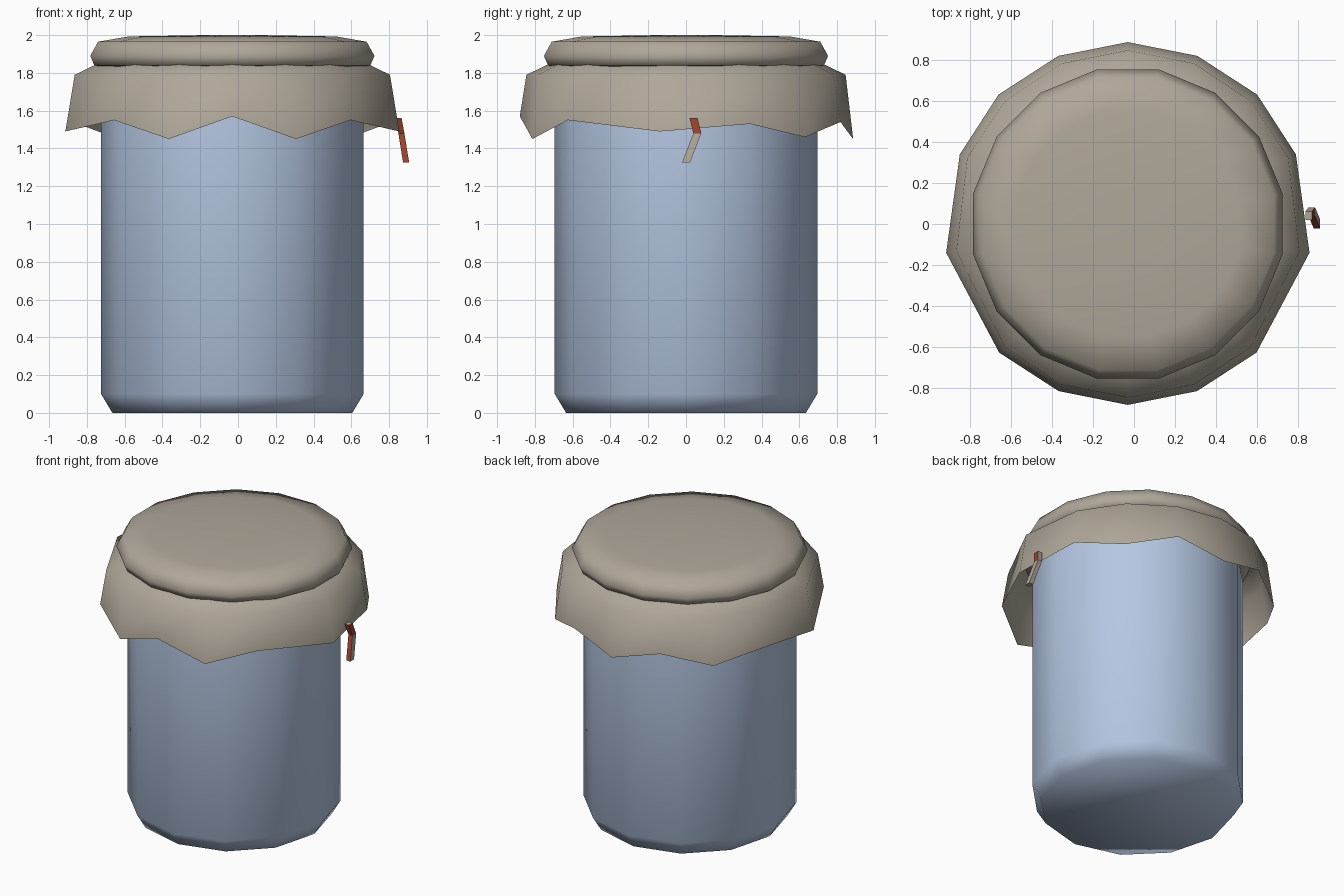
import bpy, bmesh
from math import sin, cos, radians, tau
from mathutils import Vector

if "Cube" in bpy.data.objects:
    bpy.data.objects.remove(bpy.data.objects["Cube"])

CX = -0.03  # jar axis; the ribbon makes the whole model lopsided


def material(name, rgb):
    m = bpy.data.materials.new(name)
    m.diffuse_color = (*rgb, 1)
    m.use_nodes = True
    m.node_tree.nodes["Principled BSDF"].inputs["Base Color"].default_value = m.diffuse_color
    return m


GLASS = material("pale_blue", (0.46, 0.57, 0.76))
CLOTH = material("linen_beige", (0.43, 0.385, 0.32))
RED = material("rust_red", (0.30, 0.055, 0.025))


def mesh_object(name, rings, mats, cap_start=True, cap_end=True, smooth=True):
    """Skin a list of equally long point rings."""
    bm = bmesh.new()
    loops = [[bm.verts.new(p) for p in ring] for ring in rings]
    n = len(loops[0])
    for a, b in zip(loops, loops[1:]):
        for i in range(n):
            j = (i + 1) % n
            bm.faces.new((a[i], a[j], b[j], b[i]))
    if cap_start:
        bm.faces.new(loops[0][::-1])
    if cap_end:
        bm.faces.new(loops[-1])
    for f in bm.faces:
        f.smooth = smooth
    bm.normal_update()
    me = bpy.data.meshes.new(name)
    if cap_start and cap_end:
        bmesh.ops.recalc_face_normals(bm, faces=bm.faces)
    bm.to_mesh(me)
    bm.free()
    for m in mats:
        me.materials.append(m)
    ob = bpy.data.objects.new(name, me)
    bpy.context.collection.objects.link(ob)
    return ob


def polar(r, a, z):
    return (CX + r * cos(a), r * sin(a), z)


def lathe(name, profile, sides, offset, mat):
    rings = [[polar(r, tau * (i + offset) / sides, z) for i in range(sides)] for r, z in profile]
    return mesh_object(name, rings, [mat])


# Jar body, 12 sides with a bevelled foot
lathe("jar_body", [(0.635, 0), (0.695, 0.10), (0.695, 1.75), (0.68, 1.86)], 12, 0, GLASS)

# Cloth over the lid, 16 sides
lathe("cloth_top", [(0.66, 1.82), (0.745, 1.84), (0.767, 1.89), (0.725, 1.965),
                    (0.56, 1.993), (0.15, 2.0)], 16, 0.5, CLOTH)

# Ragged cloth skirt: half the hem as (angle, radius, height), mirrored in x
half = [(-90, 0.88, 1.57), (-67.5, 0.88, 1.45), (-45, 0.885, 1.55), (-9, 0.895, 1.49),
        (22.5, 0.885, 1.53), (45, 0.89, 1.46), (67.5, 0.885, 1.54), (90, 0.885, 1.45)]
hem = half + [(180 - a, r, z) for a, r, z in half[-2:0:-1]]
lower = [polar(r, radians(a), z) for a, r, z in hem]
shoulder = [polar(0.845, radians(a), 1.79) for a, r, z in hem]
neck = [polar(0.72, radians(a), 1.85) for a, r, z in hem]
mesh_object("cloth_skirt", [lower, shoulder, neck], [CLOTH], False, False)


# Ribbon end hanging below the hem: a bent strip, red on the front, beige behind
def strip(name, path, w, d, mats):
    rings = []
    for p in path:
        p = Vector(p)
        rings.append([p + Vector((x * d, y * w, 0)) for x, y in ((-1, -1), (1, -1), (1, 1), (-1, 1))])
    return mesh_object(name, rings, mats, smooth=False)


tail = strip("ribbon_tail", [(0.85, 0.04, 1.56), (0.865, 0.06, 1.48), (0.89, 0.0, 1.325)],
             0.021, 0.016, [CLOTH, RED])
for f in tail.data.polygons:
    upper_outside = f.center.z > 1.5 and f.normal.x > 0.5
    f.material_index = 1 if f.normal.y < -0.3 or upper_outside else 0

# Other ribbon end, tucked under the skirt on the left
strip("ribbon_tuck", [(-0.79, 0.06, 1.78), (-0.80, 0.08, 1.70), (-0.81, 0.04, 1.60)],
      0.021, 0.014, [RED])
